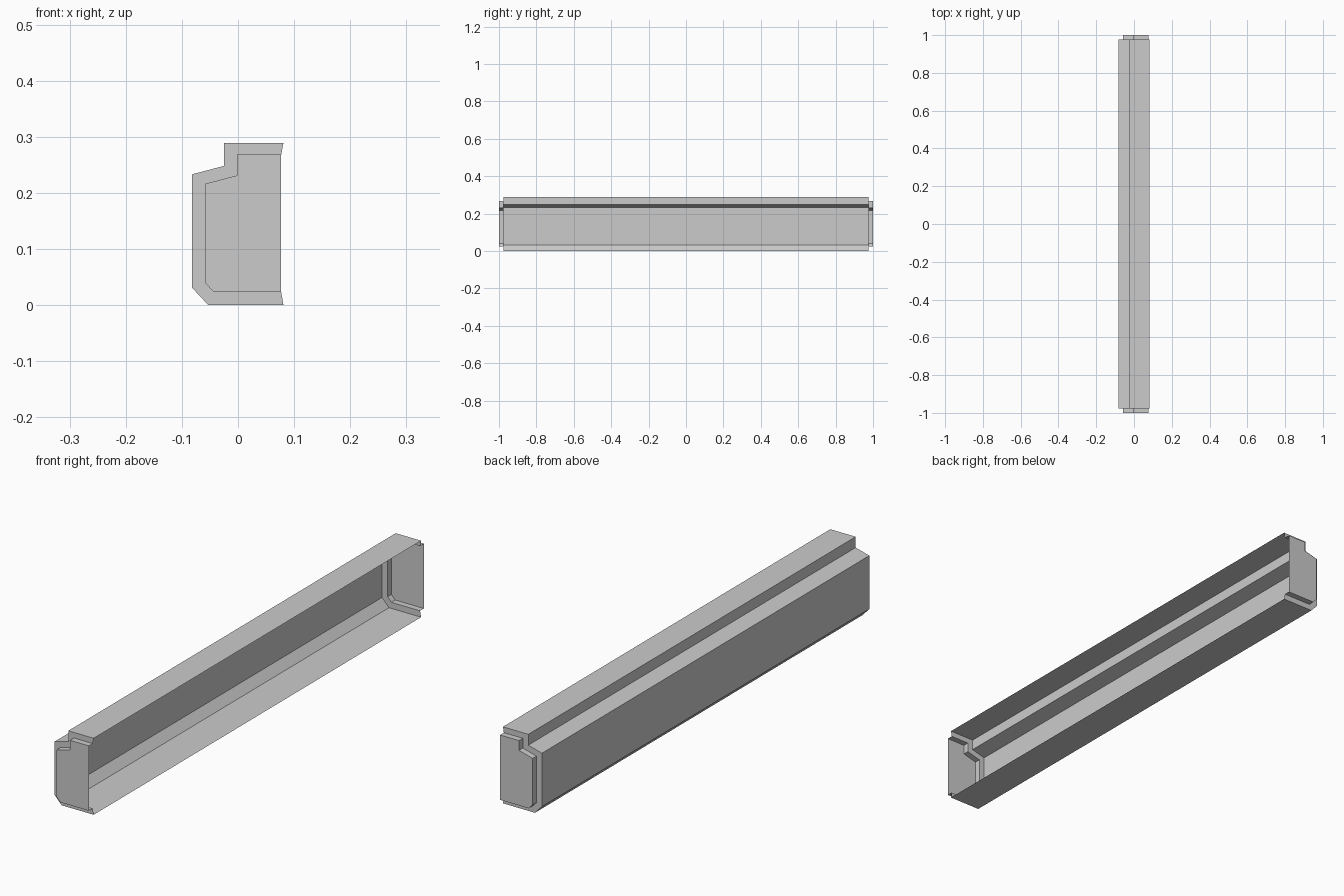
import bpy
import bmesh

default_cube = bpy.data.objects.get("Cube")
if default_cube:
    bpy.data.objects.remove(default_cube, do_unlink=True)

# Single flat grey
grey = bpy.data.materials.new("light_grey")
grey.use_nodes = True
colour = (0.6, 0.6, 0.6, 1)
grey.diffuse_color = colour
grey.node_tree.nodes["Principled BSDF"].inputs["Base Color"].default_value = colour

# Open cross-sections (x, z), from top lip round to bottom lip
BODY = [(0.081, 0.289), (-0.025, 0.289), (-0.025, 0.248), (-0.082, 0.233),
        (-0.082, 0.031), (-0.053, 0), (0.081, 0)]
CAP = [(0.077, 0.268), (-0.002, 0.268), (-0.002, 0.231), (-0.059, 0.216),
       (-0.059, 0.04), (-0.043, 0.023), (0.077, 0.023)]
SHOULDER, END = 0.977, 1.0

bm = bmesh.new()


def ring(profile, y):
    return [bm.verts.new((x, y, z)) for x, z in profile]


def bridge(a, b):
    for i in range(len(a) - 1):
        bm.faces.new((a[i], b[i], b[i + 1], a[i + 1]))


# Thin shell: stepped end, long open channel, stepped end
rings = [ring(CAP, -END), ring(CAP, -SHOULDER), ring(BODY, -SHOULDER),
         ring(BODY, SHOULDER), ring(CAP, SHOULDER), ring(CAP, END)]
for first, second in zip(rings, rings[1:]):
    bridge(first, second)

# End caps
bm.faces.new(rings[0])
bm.faces.new(reversed(rings[-1]))

# Outward normals: the upper surface of the channel faces up
bm.normal_update()
top = max(bm.faces, key=lambda f: f.calc_center_median().z)
if top.normal.z < 0:
    bmesh.ops.reverse_faces(bm, faces=bm.faces[:])

mesh = bpy.data.meshes.new("channel_beam")
bm.to_mesh(mesh)
bm.free()
mesh.materials.append(grey)
beam = bpy.data.objects.new("channel_beam", mesh)
bpy.context.collection.objects.link(beam)
